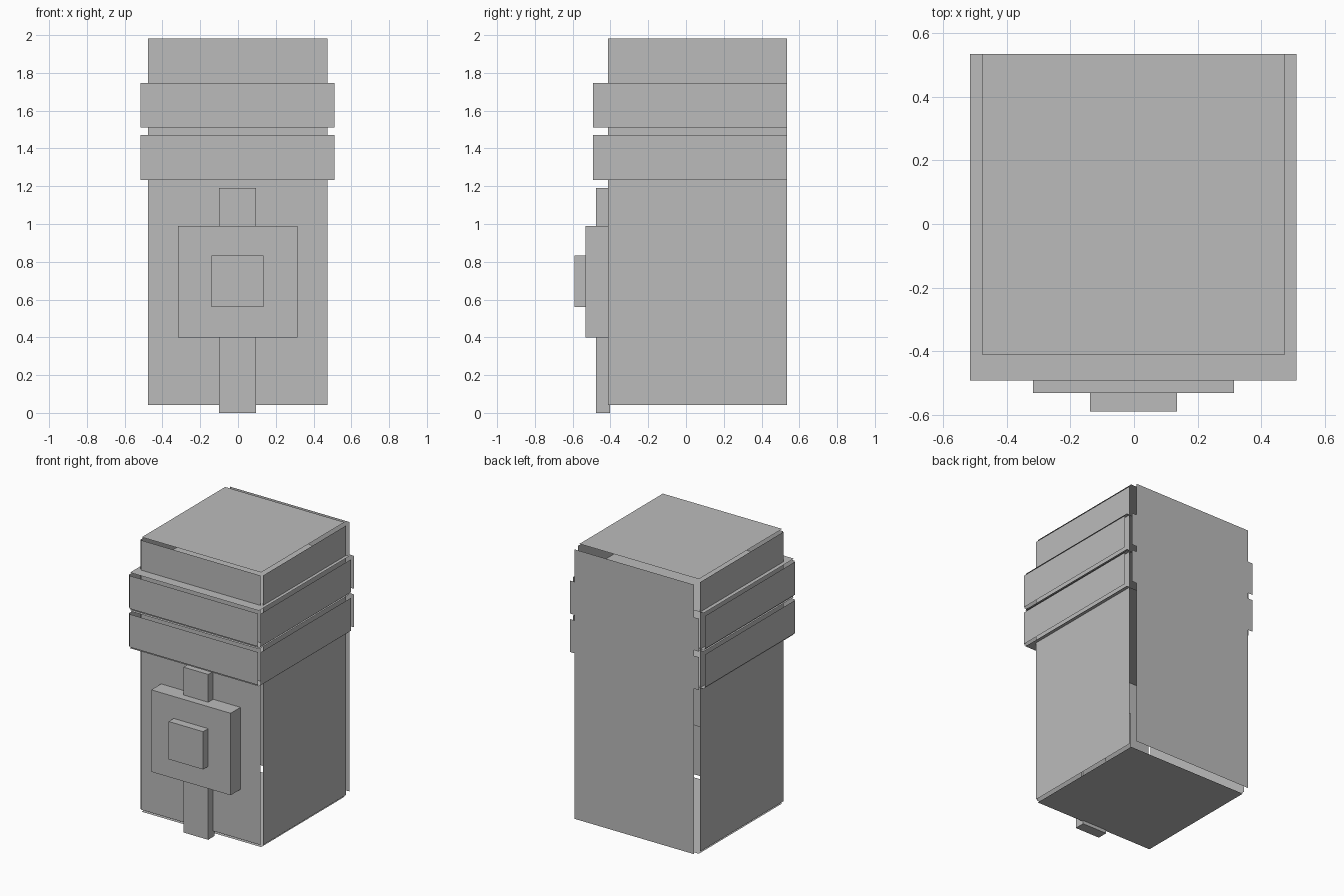
import bpy

if "Cube" in bpy.data.objects:
    bpy.data.objects.remove(bpy.data.objects["Cube"])

grey = bpy.data.materials.new("plain grey")
grey.diffuse_color = (0.5, 0.5, 0.5, 1)
grey.use_nodes = True
grey.node_tree.nodes["Principled BSDF"].inputs["Base Color"].default_value = grey.diffuse_color


def panel_box(name, lo, hi, out_lo=(0, 0, 0), out_hi=(0, 0, 0)):
    """Box of six separate flat panels, each pushed out along its own axis."""
    verts, faces = [], []
    for axis in range(3):
        u, v = (axis + 1) % 3, (axis + 2) % 3
        for side in (0, 1):
            level = hi[axis] + out_hi[axis] if side else lo[axis] - out_lo[axis]
            corners = [(lo[u], lo[v]), (hi[u], lo[v]), (hi[u], hi[v]), (lo[u], hi[v])]
            if not side:
                corners.reverse()
            start = len(verts)
            for a, b in corners:
                p = [0, 0, 0]
                p[axis], p[u], p[v] = level, a, b
                verts.append(p)
            faces.append(range(start, start + 4))
    mesh = bpy.data.meshes.new(name)
    mesh.from_pydata(verts, [], [tuple(f) for f in faces])
    mesh.materials.append(grey)
    obj = bpy.data.objects.new(name, mesh)
    bpy.context.collection.objects.link(obj)
    return obj


# Panel gaps: left/front/bottom, then right/back/top
GAP_LO = (0.010, 0.008, 0.018)
GAP_HI = (0.014, 0.055, 0.019)

# Main body
panel_box("body", (-0.477, -0.412, 0.042), (0.473, 0.535, 1.981), GAP_LO, GAP_HI)

# Two bands around the upper body
for label, z0, z1 in (("lower", 1.233, 1.470), ("upper", 1.510, 1.747)):
    panel_box(label + "_band", (-0.515, -0.492, z0), (0.511, 0.535, z1),
              (0.010, 0.008, 0.012), GAP_HI)

# Front strap, plate and centre stud
panel_box("front_strap", (-0.100, -0.476, 0.0), (0.096, -0.402, 1.190))
panel_box("front_plate", (-0.318, -0.532, 0.400), (0.314, -0.412, 0.990))
panel_box("centre_stud", (-0.139, -0.590, 0.560), (0.135, -0.532, 0.832))
